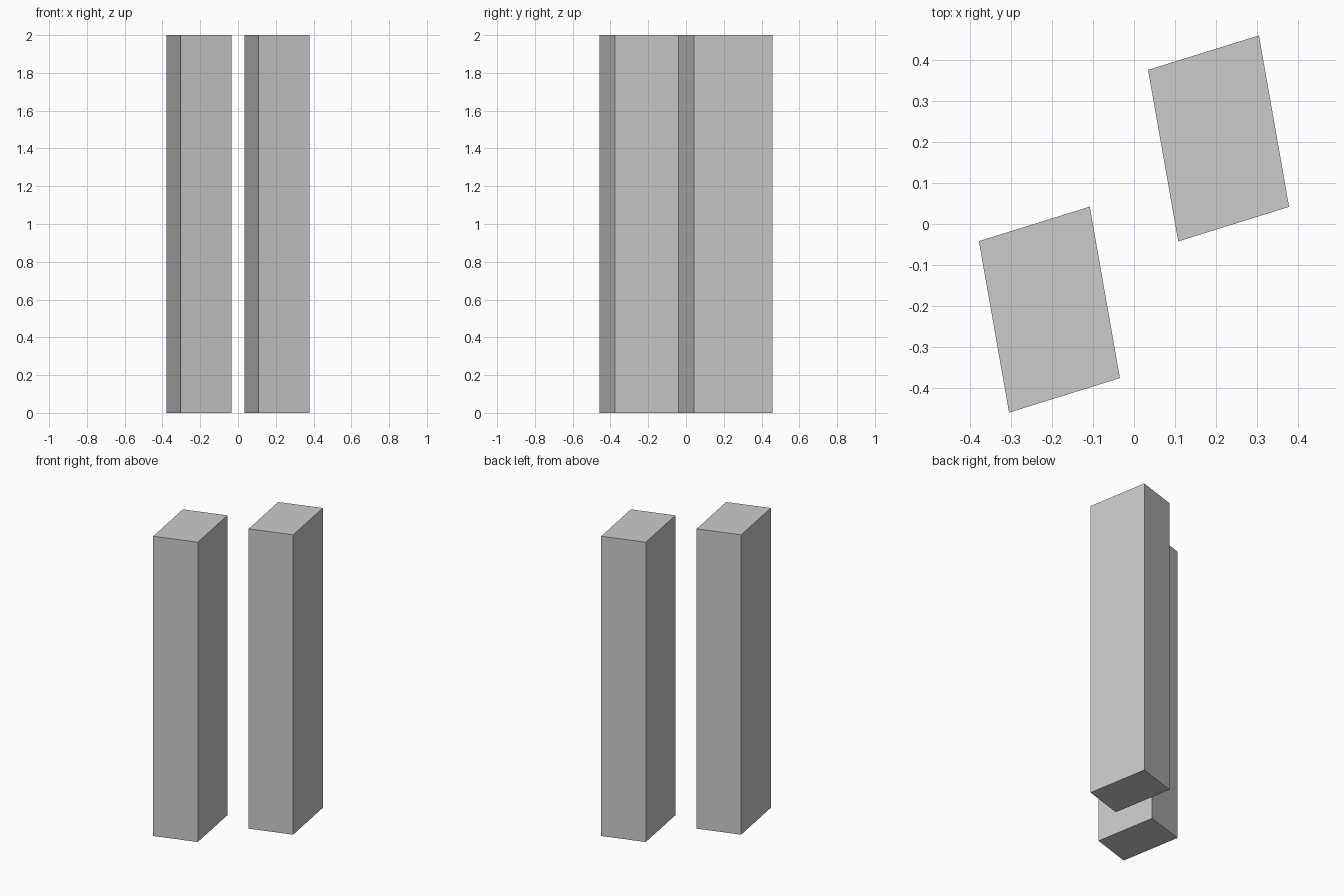
import bpy, bmesh
from mathutils import Vector

if "Cube" in bpy.data.objects:
    bpy.data.objects.remove(bpy.data.objects["Cube"])

HEIGHT = 2.0
U = Vector((0.270, 0.084, 0))     # short edge of the slanted footprint
V = Vector((0.0735, -0.4175, 0))  # long edge of the slanted footprint
OFFSET = Vector((0.206, 0.2085, 0))


def pillar(name, centre):
    """Extrude a parallelogram footprint into a solid pillar."""
    bm = bmesh.new()
    corners = [(-1, 1), (1, 1), (1, -1), (-1, -1)]
    base = bm.faces.new([bm.verts.new(centre + U * a / 2 + V * b / 2) for a, b in corners])
    top = bmesh.ops.extrude_face_region(bm, geom=[base], use_keep_orig=True)
    verts = [g for g in top["geom"] if isinstance(g, bmesh.types.BMVert)]
    bmesh.ops.translate(bm, verts=verts, vec=(0, 0, HEIGHT))
    bmesh.ops.recalc_face_normals(bm, faces=bm.faces)
    mesh = bpy.data.meshes.new(name)
    bm.to_mesh(mesh)
    bm.free()
    bpy.context.collection.objects.link(bpy.data.objects.new(name, mesh))


# Two identical pillars, placed diagonally about the centre
pillar("right_pillar", OFFSET)
pillar("left_pillar", -OFFSET)
